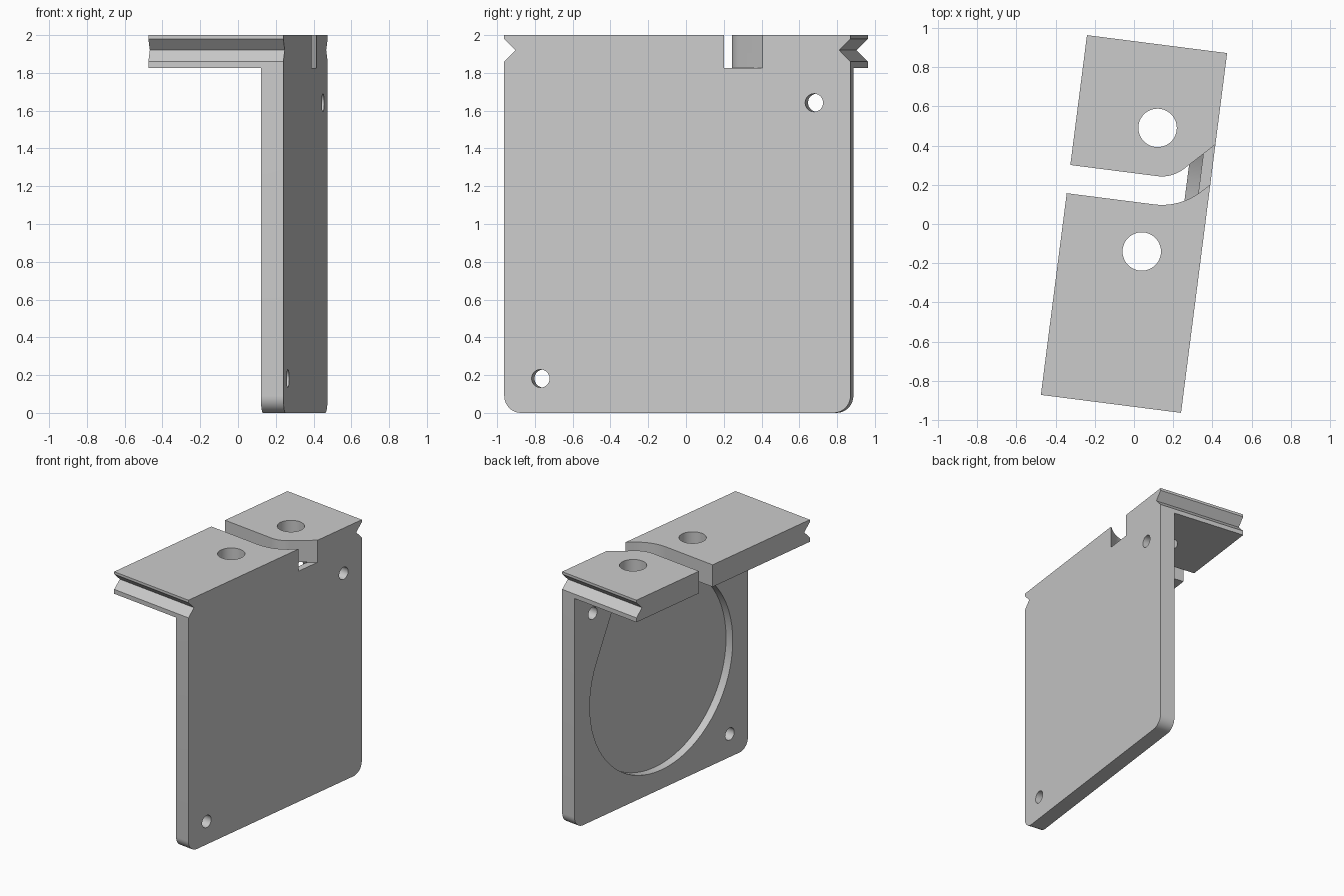
import bpy, bmesh
from math import sin, cos, pi, radians
from mathutils import Vector
from mathutils.geometry import convex_hull_2d

cube = bpy.data.objects.get("Cube")
if cube:
    bpy.data.objects.remove(cube)

HALF_X, HALF_Y, TOP = 0.36, 0.924, 2.0
FLANGE_Z, PLATE_X = 1.825, 0.24
FAN_Z, FAN_R, SCREW = 0.912, 0.762, 0.73


def arc(cx, cy, r, start, end, n):
    """Points along an arc, angles in degrees."""
    angles = [radians(start + (end - start) * i / n) for i in range(n + 1)]
    return [(cx + r * cos(a), cy + r * sin(a)) for a in angles]


def circle(cx, cy, r, n=48):
    return arc(cx, cy, r, 0, 360, n)[:-1]


def prism(name, outline, axis, lo, hi):
    """Extrude a closed outline along X (outline in y, z) or Z (outline in x, y)."""
    bm = bmesh.new()
    place = (lambda p: (lo, p[0], p[1])) if axis == "X" else (lambda p: (p[0], p[1], lo))
    face = bm.faces.new([bm.verts.new(place(p)) for p in outline])
    top = bmesh.ops.extrude_face_region(bm, geom=[face])["geom"]
    shift = Vector((hi - lo, 0, 0)) if axis == "X" else Vector((0, 0, hi - lo))
    bmesh.ops.translate(bm, vec=shift, verts=[v for v in top if isinstance(v, bmesh.types.BMVert)])
    bmesh.ops.recalc_face_normals(bm, faces=bm.faces)
    mesh = bpy.data.meshes.new(name)
    bm.to_mesh(mesh)
    bm.free()
    obj = bpy.data.objects.new(name, mesh)
    bpy.context.collection.objects.link(obj)
    return obj


# Side profile: rounded bottom corners and a V groove at each end of the top
r = 0.09
half = arc(HALF_Y - r, r, r, -90, 0, 10)
half += [(HALF_Y, 1.86), (HALF_Y - 0.06, 1.92), (HALF_Y, 1.98), (HALF_Y, TOP)]
profile = half + [(-y, z) for y, z in reversed(half)]
bracket = prism("fan_bracket", profile, "X", -HALF_X, HALF_X)

# Space under the flange, leaving an L of plate and flange
cutters = [prism("under_space", [(-1, -1), (1, -1), (1, FLANGE_Z), (-1, FLANGE_Z)],
                 "X", -1, PLATE_X)]

# Curved slot across the flange: straight, a 45 degree bend, then straight out
bend_x, bend_y, wide, narrow = 0.087, 0.44, 0.328, 0.183


def slot_edge(radius):
    bend = arc(bend_x, bend_y, radius, -90, -45, 12)
    x, y = bend[-1]
    return [(-0.5, bend_y - radius)] + bend + [(x + 0.3, y + 0.3)]


cutters.append(prism("air_slot", slot_edge(wide) + slot_edge(narrow)[::-1], "Z", FLANGE_Z, 2.1))

# Round recess in the inner face, tapering up into the slot
points = circle(0, FAN_Z, FAN_R, 72) + [(0.12, FLANGE_Z + 0.003), (0.41, FLANGE_Z + 0.003)]
hull = [points[i] for i in convex_hull_2d([Vector(p) for p in points])]
cutters.append(prism("fan_recess", hull, "X", 0.1, PLATE_X + 0.065))

# Screw holes in opposite corners of the plate
for side in (-1, 1):
    cutters.append(prism("screw_hole", circle(side * SCREW, FAN_Z + side * SCREW, 0.048, 32),
                         "X", 0.1, 0.5))

# Mounting holes in the flange
for y in (-0.134, 0.501):
    cutters.append(prism("mount_hole", circle(0.057, y, 0.098), "Z", 1.7, 2.1))

# Cut everything, then drop the cutters
bpy.context.view_layer.objects.active = bracket
for cutter in cutters:
    cutter.hide_render = True
    mod = bracket.modifiers.new("cut", "BOOLEAN")
    mod.operation, mod.solver, mod.object = "DIFFERENCE", "EXACT", cutter
    bpy.ops.object.modifier_apply(modifier=mod.name)
for cutter in cutters:
    bpy.data.objects.remove(cutter)

# Plain grey material
grey = bpy.data.materials.new("light_grey")
grey.use_nodes = True
grey.diffuse_color = (0.6, 0.6, 0.6, 1)
grey.node_tree.nodes["Principled BSDF"].inputs["Base Color"].default_value = (0.6, 0.6, 0.6, 1)
bracket.data.materials.clear()
bracket.data.materials.append(grey)

# Turn the bracket slightly about the vertical and smooth the round walls
bracket.rotation_euler.z = radians(-7.3)
bpy.ops.object.select_all(action="DESELECT")
bracket.select_set(True)
bpy.ops.object.shade_smooth_by_angle(angle=radians(25))
